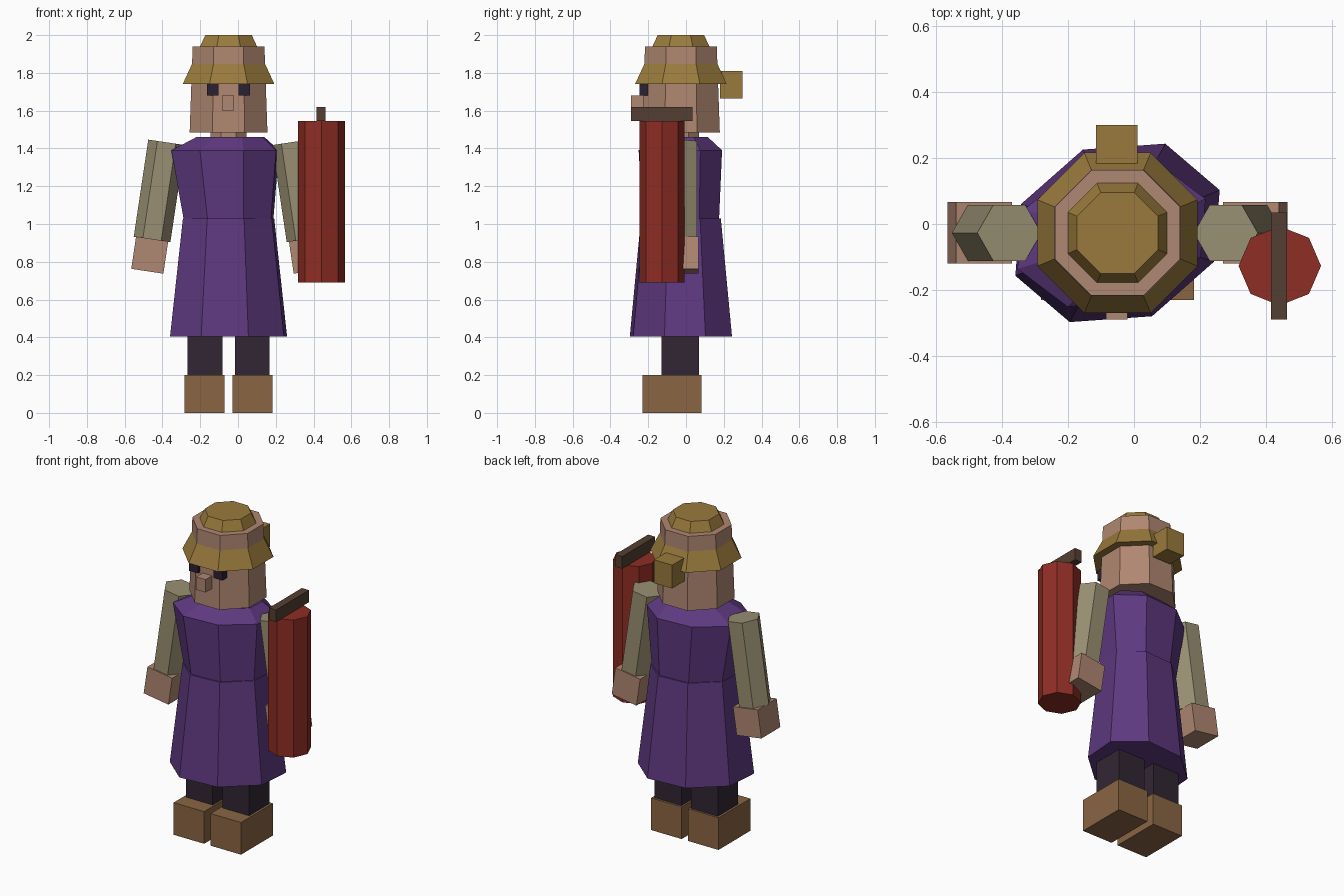
import bpy, bmesh, math
from mathutils import Matrix, Vector

if "Cube" in bpy.data.objects:
    bpy.data.objects.remove(bpy.data.objects["Cube"], do_unlink=True)

CX, CY = -0.05, -0.027   # body axis


def linear(c):
    c /= 255
    return c / 12.92 if c <= 0.04045 else ((c + 0.055) / 1.055) ** 2.4


def material(name, r, g, b):
    m = bpy.data.materials.new(name)
    m.use_nodes = True
    col = (linear(r), linear(g), linear(b), 1)
    m.diffuse_color = col
    m.node_tree.nodes["Principled BSDF"].inputs["Base Color"].default_value = col
    return m


purple = material("purple cloth", 95, 57, 128)
gold = material("gold straw", 154, 122, 60)
skin = material("skin", 175, 135, 113)
red = material("red canister", 142, 45, 36)
sleeve = material("drab sleeve", 152, 143, 114)
dark = material("dark trousers", 50, 38, 52)
brown = material("brown leather", 138, 101, 68)
wood = material("dark wood", 84, 63, 49)
eye = material("eye dark", 43, 33, 50)


def finish(name, bm, mat):
    bmesh.ops.recalc_face_normals(bm, faces=bm.faces)
    me = bpy.data.meshes.new(name)
    bm.to_mesh(me)
    bm.free()
    me.materials.append(mat)
    ob = bpy.data.objects.new(name, me)
    bpy.context.collection.objects.link(ob)
    return ob


def box(name, x, y, z, mat):
    """Box from (min, max) ranges."""
    bm = bmesh.new()
    bmesh.ops.create_cube(bm, size=1)
    for v in bm.verts:
        v.co = [(a + b) / 2 + c * (b - a) for c, (a, b) in zip(v.co, (x, y, z))]
    return finish(name, bm, mat)


def loft(name, rings, mat, sides=8, px=22.5, py=22.5):
    """Closed prism through rings of (z, centre x, centre y, radius x, radius y)."""
    bm = bmesh.new()
    loops = []
    for z, cx, cy, rx, ry in rings:
        loops.append([bm.verts.new((cx + rx * math.cos(math.radians(px + 360 * k / sides)),
                                    cy + ry * math.sin(math.radians(py + 360 * k / sides)), z))
                      for k in range(sides)])
    for a, b in zip(loops, loops[1:]):
        for k in range(sides):
            n = (k + 1) % sides
            bm.faces.new((a[k], a[n], b[n], b[k]))
    bm.faces.new(loops[0][::-1])
    bm.faces.new(loops[-1])
    return finish(name, bm, mat)


def flat(z, half):
    """Ring of a flat-fronted octagon around the body axis."""
    r = half / math.cos(math.pi / 8)
    return (z, CX, CY, r, r)


# Robe: skirt and torso with a slightly skewed octagonal section
SKEW = dict(px=18.7, py=27.2)
loft("skirt", [(0.405, CX, CY, 0.327, 0.284), (1.03, CX, CY, 0.255, 0.222)], purple, **SKEW)
loft("torso", [(1.02, CX, CY, 0.25, 0.212), (1.39, -0.068, -0.03, 0.301, 0.232),
               (1.46, -0.04, CY, 0.19, 0.15)], purple, **SKEW)

# Head, neck and hat
loft("neck", [flat(1.44, 0.095), flat(1.52, 0.095)], skin)
loft("head", [flat(1.485, 0.206), flat(1.94, 0.19)], skin)
loft("hat", [flat(1.74, 0.243), flat(2.0, 0.123)], gold)
box("hair_bun", (-0.115, 0.01), (0.18, 0.30), (1.665, 1.81), gold)
box("nose", (-0.085, -0.02), (-0.29, -0.2), (1.6, 1.68), skin)

# Mirrored pairs about the body axis
for side, s in (("right", -1), ("left", 1)):
    def span(a, b):
        return sorted((CX + s * a, CX + s * b))
    box(side + "_shoe", span(0.022, 0.232), (-0.23, 0.083), (0, 0.2), brown)
    box(side + "_leg", span(0.033, 0.218), (-0.13, 0.07), (0.19, 0.5), dark)
    box(side + "_eye", span(0.053, 0.114), (-0.246, -0.2), (1.68, 1.757), eye)

    # Arm and hand hang outwards, built upright and then tilted
    tilt = Matrix.Rotation(math.radians(-8.5 * s), 4, 'Y')
    arm = loft(side + "_arm", [(0, 0, 0, 0.098, 0.098), (0.52, 0, 0, 0.098, 0.098)],
               sleeve, 6, 0, 0)
    hand = box(side + "_hand", (-0.086, 0.086), (-0.093, 0.093), (-0.17, 0.003), skin)
    for ob in (arm, hand):
        ob.data.transform(Matrix.Translation(Vector((CX + s * 0.405, CY, 0.918))) @ tilt)

# Canister with its top bar
loft("canister", [(0.69, 0.442, -0.127, 0.125, 0.12), (1.545, 0.442, -0.127, 0.125, 0.12)],
     red, 8, 0, 0)
box("canister_bar", (0.415, 0.464), (-0.29, 0.035), (1.545, 1.62), wood)
